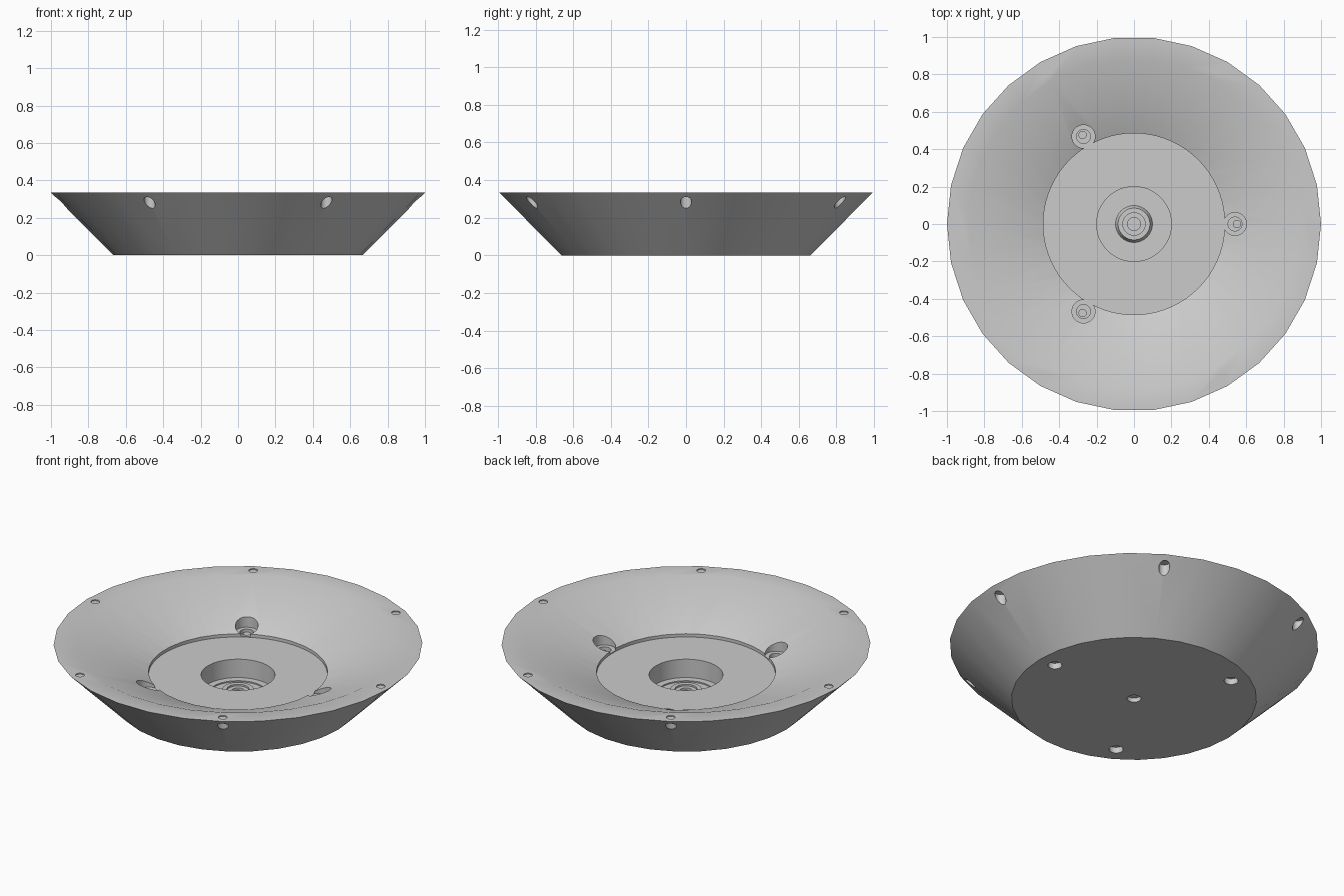
import bpy, bmesh
from math import sin, cos, pi, radians

cube = bpy.data.objects.get("Cube")
if cube:
    bpy.data.objects.remove(cube, do_unlink=True)

grey = bpy.data.materials.new("light_grey")
grey.use_nodes = True
colour = (0.6, 0.6, 0.6, 1)
grey.diffuse_color = colour
grey.node_tree.nodes["Principled BSDF"].inputs["Base Color"].default_value = colour


def lathe(name, profile, sides, x=0, y=0):
    """Closed solid turned about a vertical axis from (radius, height) points."""
    bm = bmesh.new()
    rings = [[bm.verts.new((x + r * cos(2 * pi * i / sides), y + r * sin(2 * pi * i / sides), z))
              for i in range(sides)] for r, z in profile]
    for low, high in zip(rings, rings[1:]):
        for i in range(sides):
            j = (i + 1) % sides
            bm.faces.new((low[i], low[j], high[j], high[i]))
    bm.faces.new(rings[0][::-1])
    bm.faces.new(rings[-1])
    bmesh.ops.recalc_face_normals(bm, faces=bm.faces)
    mesh = bpy.data.meshes.new(name)
    bm.to_mesh(mesh)
    bm.free()
    mesh.materials.append(grey)
    obj = bpy.data.objects.new(name, mesh)
    bpy.context.collection.objects.link(obj)
    return obj


def activate(obj):
    bpy.ops.object.select_all(action='DESELECT')
    obj.select_set(True)
    bpy.context.view_layer.objects.active = obj


def smooth(obj):
    activate(obj)
    bpy.ops.object.shade_smooth_by_angle(angle=radians(30))


def bore(body, radius, low, high, x=0, y=0, sides=24):
    """Cut a vertical round hole between two heights."""
    cutter = lathe("cutter", [(radius, low), (radius, high)], sides, x, y)
    cutter.hide_render = True
    activate(body)
    mod = body.modifiers.new("bore", 'BOOLEAN')
    mod.operation = 'DIFFERENCE'
    mod.solver = 'EXACT'
    mod.object = cutter
    bpy.ops.object.modifier_apply(modifier=mod.name)
    bpy.data.objects.remove(cutter, do_unlink=True)


def around(count, radius):
    return [(radius * cos(2 * pi * i / count), radius * sin(2 * pi * i / count)) for i in range(count)]


# Conical dish with a flat flange and a sloping inside
dish = lathe("dish_body", [(0.665, 0), (1, 0.335), (0.885, 0.335), (0.47, 0.162)], 30)

# Recessed round floor, hub well and its lower step
bore(dish, 0.485, 0.15, 0.3, sides=72)
bore(dish, 0.2, 0.04, 0.3, sides=48)
bore(dish, 0.16, 0.033, 0.3, sides=48)

# Flange holes: shallow above, open through the outer wall below
for x, y in around(6, 0.945):
    bore(dish, 0.024, 0.329, 0.4, x, y)
    bore(dish, 0.03, 0.15, 0.317, x, y)

# Counterbored mounting holes in the slope, with blind holes underneath
for x, y in around(3, 0.54):
    bore(dish, 0.062, 0.155, 0.4, x, y)
    bore(dish, 0.037, 0.1, 0.4, x, y)
for x, y in around(3, 0.56):
    bore(dish, 0.038, -0.1, 0.035, x, y)
bore(dish, 0.038, -0.1, 0.025)
smooth(dish)

# Small pins in the mounting holes
for x, y in around(3, 0.55):
    smooth(lathe("mounting_pin", [(0.022, 0.09), (0.022, 0.14)], 20, x, y))

# Hub boss with a stepped socket
smooth(lathe("hub_boss", [(0.1, 0.03), (0.085, 0.065), (0.06, 0.065), (0.06, 0.055),
                          (0.035, 0.055), (0.035, 0.042)], 40))
